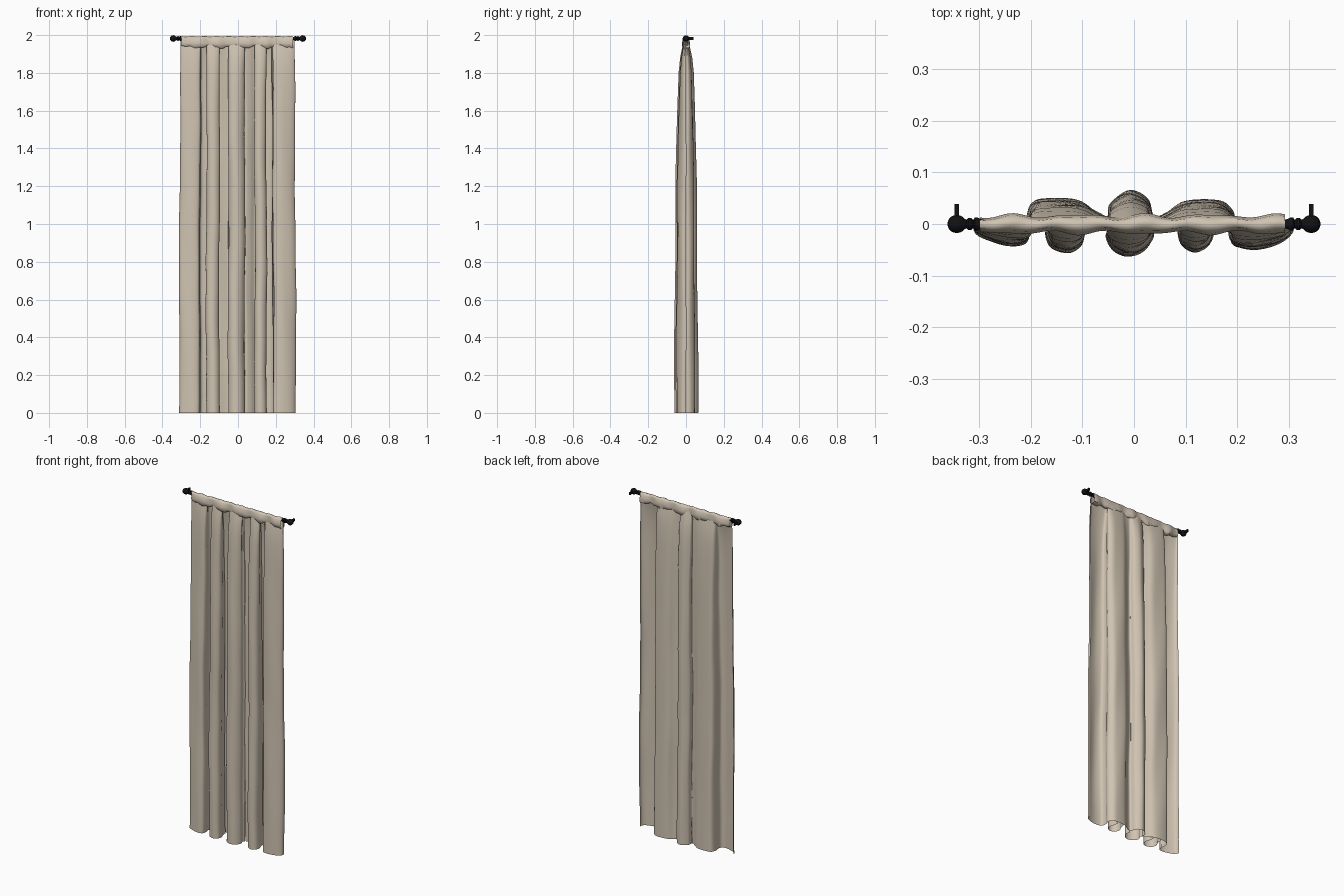
import bpy, bmesh, math
from mathutils import Vector

if "Cube" in bpy.data.objects:
    bpy.data.objects.remove(bpy.data.objects["Cube"])


def material(name, rgb):
    m = bpy.data.materials.new(name)
    m.diffuse_color = (*rgb, 1)
    m.use_nodes = True
    m.node_tree.nodes["Principled BSDF"].inputs["Base Color"].default_value = m.diffuse_color
    return m


LINEN = material("beige linen", (0.63, 0.55, 0.445))
IRON = material("black iron", (0.006, 0.006, 0.007))
ROD_Z = 1.982


def finish(name, bm, mat, angle=50):
    bmesh.ops.recalc_face_normals(bm, faces=bm.faces)
    me = bpy.data.meshes.new(name)
    bm.to_mesh(me)
    bm.free()
    ob = bpy.data.objects.new(name, me)
    bpy.context.collection.objects.link(ob)
    me.materials.append(mat)
    bpy.context.view_layer.objects.active = ob
    ob.select_set(True)
    bpy.ops.object.shade_smooth_by_angle(angle=math.radians(angle))
    ob.select_set(False)
    return ob


def loft(name, rows, mat, closed=False, angle=50):
    bm = bmesh.new()
    vs = [[bm.verts.new(p) for p in r] for r in rows]
    for a, b in zip(vs, vs[1:]):
        n = len(a)
        for i in range(n if closed else n - 1):
            j = (i + 1) % n
            bm.faces.new((a[i], a[j], b[j], b[i]))
    return finish(name, bm, mat, angle)


def smooth_path(pts, steps=6):
    # Catmull-Rom curve through the fold outline
    p = [Vector(q) for q in pts]
    p = [2 * p[0] - p[1]] + p + [2 * p[-1] - p[-2]]
    out = []
    for a, b, c, d in zip(p, p[1:], p[2:], p[3:]):
        for k in range(steps):
            t = k / steps
            out.append(0.5 * (2 * b + (c - a) * t + (2 * a - 5 * b + 4 * c - d) * t * t
                              + (3 * b - a - 3 * c + d) * t ** 3))
    return out + [p[-2]]


# Fold depth by height: gathered at the rod, full at the hem
DEPTH = [(0, 1), (0.6, 0.95), (1.2, 0.87), (1.6, 0.76), (1.8, 0.64),
         (1.88, 0.5), (1.94, 0.3), (1.975, 0.14)]


def depth(z):
    for (z0, d0), (z1, d1) in zip(DEPTH, DEPTH[1:]):
        if z <= z1:
            return d0 + (d1 - d0) * (z - z0) / (z1 - z0)
    return DEPTH[-1][1]


LEVELS = [1.8 * i / 22 for i in range(23)] + [1.84, 1.88, 1.91, 1.94, 1.96, 1.975]


def drape(name, outline, phase):
    path = smooth_path(outline)
    rows = []
    for z in LEVELS:
        f = depth(z)
        hang = 1 - z / 2
        row = []
        for p in path:
            wob = 0.0025 * math.sin(5.1 * z + phase) + 0.001 * math.sin(17 * z + 2 * phase)
            ripple = 0.002 * math.sin(7 * z + 40 * p.x + phase)
            row.append((p.x * (0.965 + 0.035 * hang ** 0.5) + wob * min(1, f * 1.3),
                        (p.y + ripple) * f, z))
        rows.append(row)
    return loft(name, rows, LINEN)


# Curtain: forward folds, then the wider rear panels between them
drape("left_edge_fold", [(-0.313, 0.0), (-0.305, -0.02), (-0.275, -0.035), (-0.24, -0.042),
                         (-0.212, -0.036), (-0.204, -0.015), (-0.206, 0.005)], 0.3)
drape("left_front_fold", [(-0.155, 0.035), (-0.158, 0.01), (-0.17, -0.015), (-0.16, -0.045),
                          (-0.13, -0.056), (-0.105, -0.042), (-0.099, -0.015),
                          (-0.108, 0.01), (-0.11, 0.035)], 1.4)
drape("centre_front_fold", [(-0.05, 0.015), (-0.042, 0.0), (-0.052, -0.025), (-0.038, -0.052),
                            (-0.01, -0.063), (0.018, -0.052), (0.036, -0.025),
                            (0.03, 0.0), (0.037, 0.015)], 2.6)
drape("right_front_fold", [(0.105, 0.035), (0.1, 0.01), (0.089, -0.015), (0.095, -0.042),
                           (0.12, -0.055), (0.145, -0.042), (0.153, -0.015),
                           (0.145, 0.01), (0.142, 0.035)], 3.7)
drape("right_edge_fold", [(0.191, 0.005), (0.188, -0.02), (0.197, -0.043), (0.235, -0.05),
                          (0.28, -0.038), (0.305, -0.02), (0.307, 0.0)], 5.0)
drape("rear_panel", [(-0.2, -0.012), (-0.207, 0.012), (-0.198, 0.042), (-0.17, 0.049),
                     (-0.11, 0.045), (-0.075, 0.025), (-0.05, 0.013), (-0.045, 0.042),
                     (-0.01, 0.065), (0.025, 0.047), (0.037, 0.014), (0.065, 0.022),
                     (0.1, 0.045), (0.16, 0.045), (0.185, 0.03), (0.193, 0.01),
                     (0.183, -0.012)], 0.3)

# Rod pocket: ruffled teardrop sleeve around the rod
rows = []
for i in range(73):
    x = -0.298 + 0.59 * i / 72
    gather = math.sin(x * 50)
    drop = 0.046 + 0.006 * gather + 0.003 * math.sin(x * 131)
    top = 0.0115 + 0.002 * math.sin(x * 97)
    puff = 0.012 + 0.003 * math.sin(x * 50 + 0.6)
    mid = 0.002 * math.sin(x * 73)
    section = [(0, top), (-0.008, top * 0.7), (-puff, 0), (-puff - 0.005, -0.025),
               (-puff - 0.002, -drop + 0.004), (-0.008, -drop),
               (0.008, -drop), (puff + 0.002, -drop + 0.004), (puff + 0.004, -0.025),
               (puff, 0), (0.008, top * 0.7)]
    rows.append([(x, y + mid, ROD_Z + z) for y, z in section])
loft("rod_pocket", rows, LINEN, closed=True, angle=60)


def lathe(name, profile, sides=16):
    rows = [[(x, r * math.cos(2 * math.pi * k / sides), ROD_Z + r * math.sin(2 * math.pi * k / sides))
             for k in range(sides)] for x, r in profile]
    return loft(name, rows, IRON, closed=True, angle=40)


# Rod with turned finials and wall brackets
lathe("rod", [(-0.325, 0.007), (0.325, 0.007)])
finial = [(0.289, 0.001), (0.29, 0.008), (0.298, 0.01), (0.303, 0.013), (0.308, 0.013), (0.311, 0.008),
          (0.315, 0.012), (0.32, 0.012), (0.324, 0.008)]
finial += [(0.343 - 0.018 * math.cos(a), max(0.0005, 0.0175 * math.sin(a)))
           for a in (math.pi * k / 10 for k in range(2, 11))]
for side, s in (("left", -1), ("right", 1)):
    lathe(side + "_finial", [(s * x, r) for x, r in finial])
    bm = bmesh.new()
    bmesh.ops.create_cube(bm, size=1)
    for v in bm.verts:
        v.co = (s * 0.343 + v.co.x * 0.009, 0.019 + v.co.y * 0.04, ROD_Z + v.co.z * 0.014)
    finish(side + "_bracket", bm, IRON)
